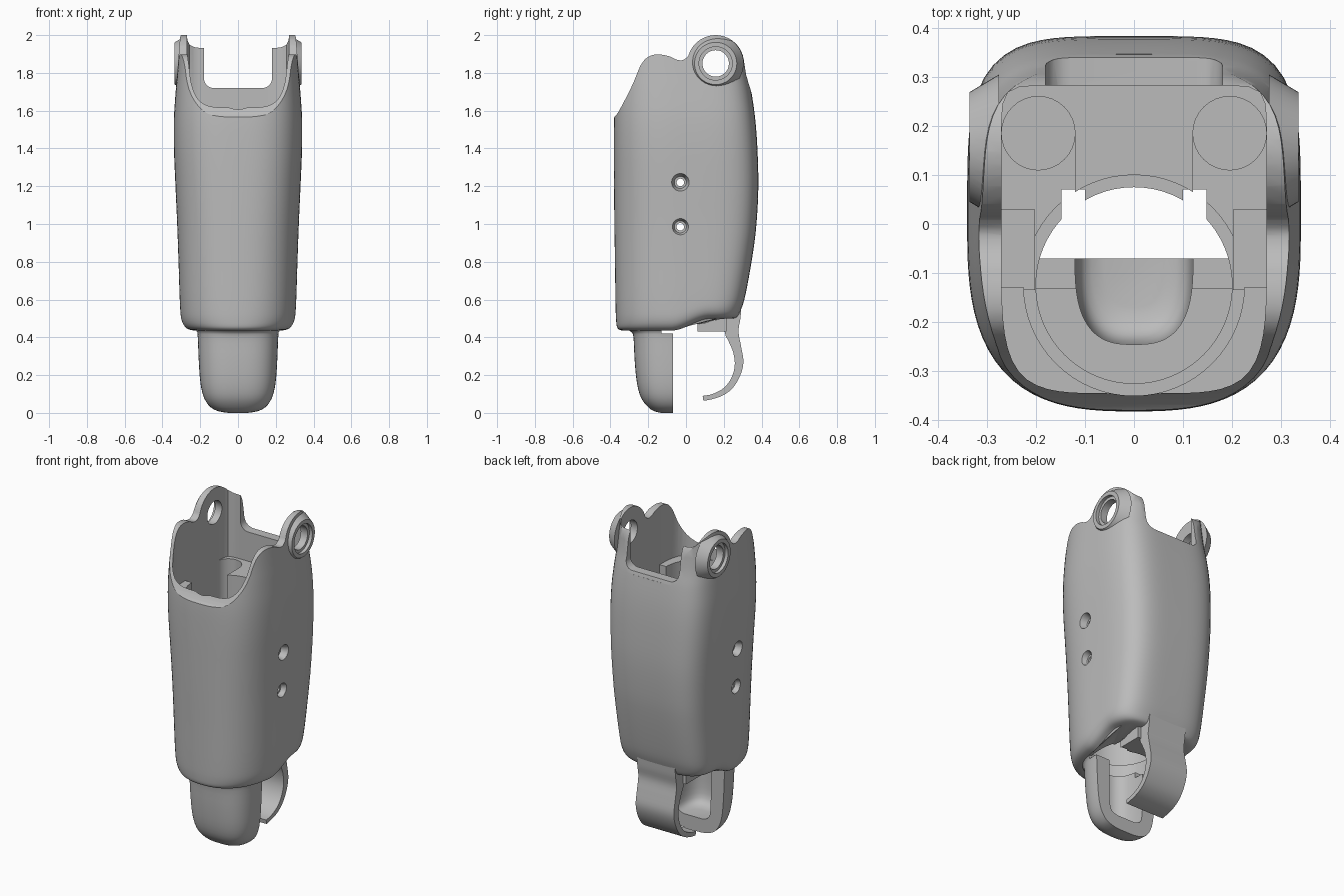
import bpy, bmesh, math
from mathutils import Matrix

if "Cube" in bpy.data.objects:
    bpy.data.objects.remove(bpy.data.objects["Cube"], do_unlink=True)

grey = bpy.data.materials.new("plain grey")
grey.use_nodes = True
GREY = (0.5, 0.5, 0.5, 1)
grey.diffuse_color = GREY
grey.node_tree.nodes["Principled BSDF"].inputs["Base Color"].default_value = GREY


def make(name, bm):
    """Turn a closed bmesh into an object whose faces point outward."""
    bmesh.ops.recalc_face_normals(bm, faces=bm.faces)
    if bm.calc_volume(signed=True) < 0:
        bmesh.ops.reverse_faces(bm, faces=bm.faces)
    me = bpy.data.meshes.new(name)
    bm.to_mesh(me)
    bm.free()
    me.materials.append(grey)
    ob = bpy.data.objects.new(name, me)
    bpy.context.collection.objects.link(ob)
    return ob


def catmull(pts, steps):
    """Smooth list of tuples through the given points."""
    out = []
    for i in range(len(pts) - 1):
        p0, p1, p2, p3 = (pts[max(i - 1, 0)], pts[i], pts[i + 1], pts[min(i + 2, len(pts) - 1)])
        for s in range(steps):
            t = s / steps
            out.append(tuple(0.5 * (2 * b + (c - a) * t + (2 * a - 5 * b + 4 * c - d) * t * t
                                    + (3 * b - a - 3 * c + d) * t ** 3)
                             for a, b, c, d in zip(p0, p1, p2, p3)))
    return out + [pts[-1]]


def loft(name, rings, yc, nb, steps=4, seg=96, lift=None):
    """Stack of rounded sections; ring = (z, half width, front y, back y, front squareness)."""
    bm = bmesh.new()
    loops = []
    for z, w, yf, yb, nf in catmull(rings, steps):
        loop = []
        for k in range(seg):
            a = 2 * math.pi * k / seg
            c, s = math.cos(a), math.sin(a)
            n, d = (nb, yb - yc) if s > 0 else (nf, yc - yf)
            r = (abs(c) ** n + abs(s) ** n) ** (-1 / n)
            x, y = w * r * c, yc + d * r * s
            loop.append(bm.verts.new((x, y, z + (lift(y, z) if lift else 0))))
        loops.append(loop)
    for a, b in zip(loops, loops[1:]):
        for k in range(seg):
            j = (k + 1) % seg
            bm.faces.new((a[k], a[j], b[j], b[k]))
    bm.faces.new(loops[0])
    bm.faces.new(loops[-1])
    return make(name, bm)


def prism(name, pts, lo, hi, axis="x"):
    """Extrude a 2D outline: (y, z) along x, or (x, z) along y."""
    bm = bmesh.new()
    place = (lambda p, d: (d, p[0], p[1])) if axis == "x" else (lambda p, d: (p[0], d, p[1]))
    a = [bm.verts.new(place(p, lo)) for p in pts]
    b = [bm.verts.new(place(p, hi)) for p in pts]
    bm.faces.new(a)
    bm.faces.new(b)
    for k in range(len(pts)):
        j = (k + 1) % len(pts)
        bm.faces.new((a[k], a[j], b[j], b[k]))
    return make(name, bm)


def box(x0, x1, y0, y1, z0, z1):
    return prism("block", [(y0, z0), (y1, z0), (y1, z1), (y0, z1)], x0, x1)


def cyl(center, r1, r2, depth, axis="x", seg=48):
    bm = bmesh.new()
    m = Matrix.Translation(center)
    if axis == "x":
        m = m @ Matrix.Rotation(math.pi / 2, 4, "Y")
    bmesh.ops.create_cone(bm, cap_ends=True, segments=seg, radius1=r1, radius2=r2,
                          depth=depth, matrix=m)
    return make("round", bm)


def combine(ob, tools, op):
    """Apply each tool to the object and remove it."""
    for tool in tools:
        mod = ob.modifiers.new("bool", "BOOLEAN")
        mod.operation, mod.object, mod.solver = op, tool, "EXACT"
        bpy.context.view_layer.objects.active = ob
        bpy.ops.object.modifier_apply(modifier=mod.name)
        bpy.data.objects.remove(tool, do_unlink=True)


def smooth(ob, angle=32):
    bpy.ops.object.select_all(action="DESELECT")
    ob.select_set(True)
    bpy.context.view_layer.objects.active = ob
    bpy.ops.object.shade_smooth_by_angle(angle=math.radians(angle))


# Main housing: the lower edge rises toward the back
def lift(y, z):
    t = min(max((y + 0.08) / 0.21, 0), 1)
    return 0.063 * t * t * (3 - 2 * t) * max(0, (0.95 - z) / 0.5)


housing = loft("housing", [
    (0.435, 0.235, -0.335, 0.255, 2.3), (0.448, 0.275, -0.362, 0.275, 2.35),
    (0.49, 0.3, -0.37, 0.292, 2.4), (0.58, 0.308, -0.373, 0.315, 2.45),
    (0.8, 0.315, -0.376, 0.35, 2.5), (1.0, 0.322, -0.379, 0.373, 2.55),
    (1.2, 0.331, -0.381, 0.383, 2.65), (1.4, 0.339, -0.382, 0.378, 2.8),
    (1.56, 0.339, -0.38, 0.366, 2.9), (1.7, 0.33, -0.37, 0.346, 3),
    (1.82, 0.32, -0.36, 0.322, 3), (2.05, 0.302, -0.34, 0.3, 3)], 0.0, 4.3, lift=lift)

# Upper silhouette: slanted front, side fins, round ears
EAR_Y, EAR_Z = 0.157, 1.85
top = catmull([(-0.5, 1.5), (-0.385, 1.56), (-0.33, 1.645), (-0.28, 1.745), (-0.24, 1.84),
               (-0.2, 1.885), (-0.15, 1.898), (-0.09, 1.888), (-0.05, 1.87), (-0.015, 1.868),
               (0.012, 1.89)], 4)
for i in range(17):
    a = math.radians(160 - 152 * i / 16)
    top.append((EAR_Y + 0.15 * math.cos(a), EAR_Z + 0.15 * math.sin(a)))
top += [(0.318, 1.79), (0.345, 1.7), (0.5, 1.7), (0.5, 2.3), (-0.5, 2.3)]
combine(housing, [prism("top_trim", top, -0.6, 0.6)], "DIFFERENCE")

# Ear bosses and the lower flange
bosses = []
for s in (-1, 1):
    r = (0.148, 0.112)[::s]
    bosses.append(cyl((s * 0.305, EAR_Y, EAR_Z), r[0], r[1], 0.06))
bosses.append(box(-0.15, 0.15, 0.06, 0.215, 0.43, 0.56))
combine(housing, bosses, "UNION")

# Upper chamber, main bore, bottom hole and rear opening
chamber = loft("chamber", [(1.54, 0.27, -0.345, 0.282, 5), (2.2, 0.27, -0.345, 0.282, 5)],
               0.0, 14, steps=1)
opening = [(0.18, 2.2), (-0.18, 2.2)]
for cx, a0 in ((-0.13, 180), (0.13, 270)):
    for i in range(7):
        a = math.radians(a0 + 15 * i)
        opening.append((cx + 0.05 * math.cos(a), 1.77 + 0.05 * math.sin(a)))
cutters = [chamber, prism("rear_opening", opening, 0.2, 0.5, "y"),
           cyl((0, -0.125, 1.1), 0.225, 0.225, 1.06, "z", 64),
           cyl((0, -0.125, 0.5), 0.2, 0.2, 0.5, "z", 64)]

# Round-ended side pockets, notches, pivot holes
for s in (-1, 1):
    x0, x1 = sorted((s * 0.12, s * 0.27))
    cutters.append(box(x0, x1, -0.128, 0.185, 0.6, 1.6))
    cutters.append(cyl((s * 0.195, 0.185, 1.1), 0.0749, 0.0749, 1.01, "z", 32))
    x0, x1 = sorted((s * 0.1, s * 0.148))
    cutters.append(box(x0, x1, -0.05, 0.07, 0.3, 0.7))
    cutters.append(cyl((s * 0.335, EAR_Y, EAR_Z), 0.088, 0.088, 0.04))
cutters.append(cyl((0, EAR_Y, EAR_Z), 0.07, 0.07, 1))
combine(housing, cutters, "DIFFERENCE")

# Screw bosses inside the pockets, with their holes
combine(housing, [box(*sorted((s * 0.202, s * 0.29)), -0.135, 0.03, 0.9, 1.3) for s in (-1, 1)],
        "UNION")
holes = []
for z in (0.985, 1.22):
    holes.append(cyl((0, -0.03, z), 0.02, 0.02, 1, seg=24))
    for s in (-1, 1):
        r = (0.032, 0.053)[::s]
        holes.append(cyl((s * 0.32, -0.03, z), r[0], r[1], 0.06, seg=32))
combine(housing, holes, "DIFFERENCE")
smooth(housing)

# Lower nose: half of a rounded cup, open at the back
nose = loft("nose", [
    (0.0, 0.05, -0.13, 0.0, 2.8), (0.008, 0.1, -0.165, 0.02, 2.8), (0.03, 0.145, -0.2, 0.06, 2.8),
    (0.08, 0.18, -0.238, 0.1, 2.8), (0.16, 0.199, -0.26, 0.12, 2.8),
    (0.28, 0.208, -0.272, 0.13, 2.8), (0.4, 0.213, -0.278, 0.14, 2.8),
    (0.43, 0.22, -0.292, 0.14, 2.6), (0.455, 0.24, -0.335, 0.14, 2.4)], -0.07, 2.8, steps=3)
cup = loft("cup", [(0.085, 0.06, -0.17, 0.1, 2.8), (0.1, 0.1, -0.215, 0.1, 2.8),
                   (0.15, 0.117, -0.24, 0.1, 2.8), (0.3, 0.12, -0.245, 0.1, 2.8),
                   (0.7, 0.12, -0.245, 0.1, 2.8)], -0.07, 8, steps=3)
combine(nose, [cup, box(-0.5, 0.5, -0.07, 0.5, -0.2, 0.9),
               box(-0.5, 0.5, -0.13, 0.5, 0.42, 0.9)], "DIFFERENCE")
smooth(nose)

# Rear hook: curved strip hanging from the back edge
outer = catmull([(0.293, 0.56), (0.288, 0.5), (0.278, 0.43), (0.292, 0.35), (0.304, 0.27),
                 (0.288, 0.2), (0.25, 0.135), (0.2, 0.095), (0.14, 0.073), (0.092, 0.064)], 4)
inner = catmull([(0.088, 0.09), (0.14, 0.1), (0.2, 0.132), (0.24, 0.185), (0.258, 0.25),
                 (0.25, 0.32), (0.225, 0.38), (0.205, 0.43), (0.2, 0.56)], 4)
hook = prism("rear_hook", outer + inner, -0.13, 0.13)
smooth(hook)
